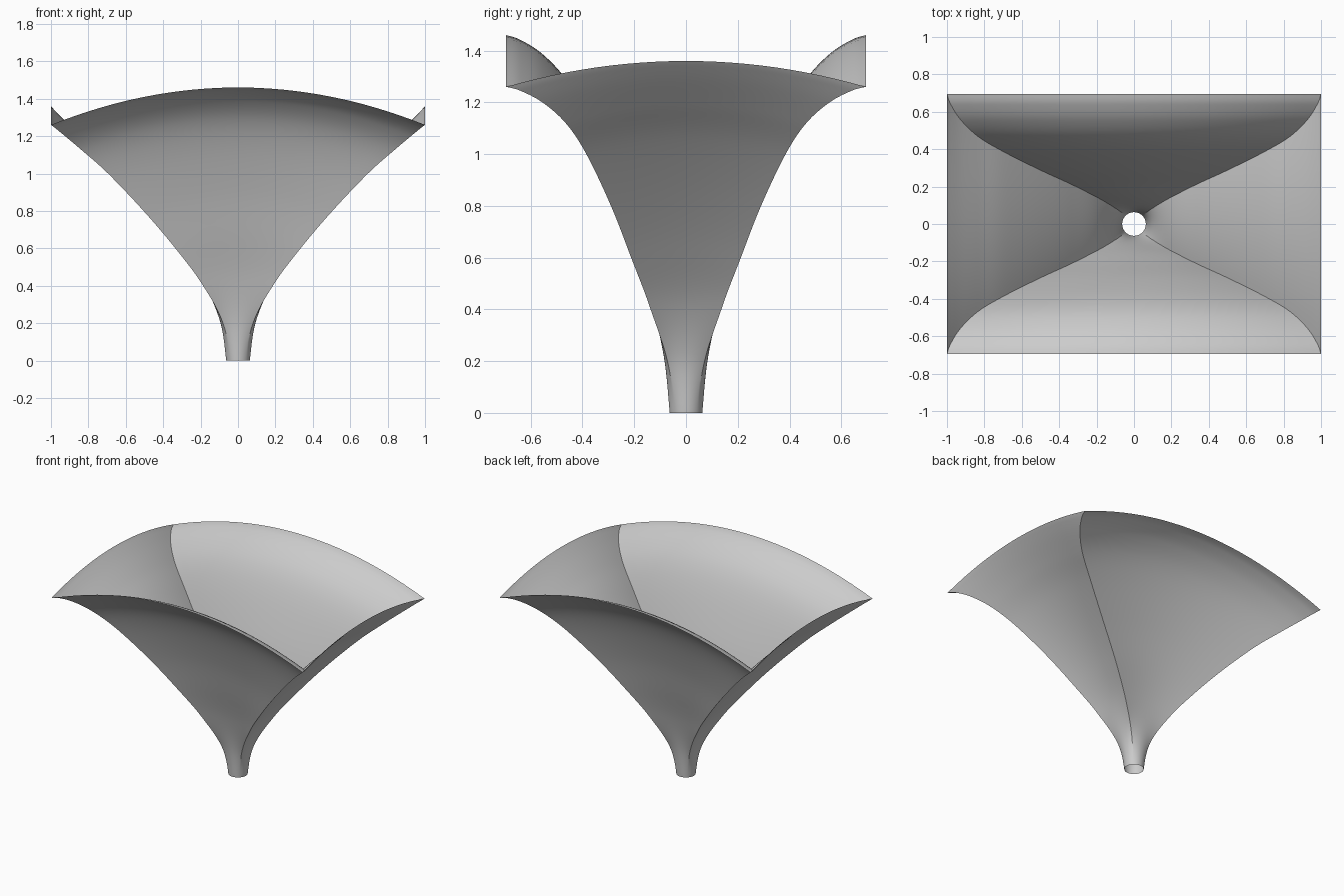
import bpy
import bmesh
from math import sin, cos, pi

cube = bpy.data.objects.get("Cube")
if cube:
    bpy.data.objects.remove(cube, do_unlink=True)

# Corner seam of the horn: height, half width, half depth
KEYS = [(0, .063, .063), (.2, .095, .085), (.4, .187, .137), (.6, .335, .212),
        (.8, .505, .29), (1, .695, .385), (1.12, .83, .465), (1.2, .925, .555),
        (1.245, .98, .64), (1.26, 1, .695)]
STEPS = 8      # rings between two keys
SIDE = 24      # segments along each of the four panels
THROAT = KEYS[0][1]
MOUTH = KEYS[-1]


def seam_rings():
    """Smooth curve through the keys."""
    pts = [KEYS[0]] + KEYS + [KEYS[-1]]
    rings = []
    for a, b, c, d in zip(pts, pts[1:], pts[2:], pts[3:]):
        for i in range(STEPS):
            t = i / STEPS
            rings.append([q + t / 2 * (r - p + t * (2 * p - 5 * q + 4 * r - s
                          + t * (3 * (q - r) + s - p)))
                          for p, q, r, s in zip(a, b, c, d)])
    return rings + [list(MOUTH)]


def crown(half, full, rise):
    """Rise of the arched panel centre above its corners."""
    return rise * max(0, (half - THROAT) / (full - THROAT)) ** .8


def ring_points(z, hx, hy):
    """Round at the throat, turning into an arched rectangle."""
    k = min(1, z / .42)
    k = k * k * (3 - 2 * k)
    front = crown(hx, MOUTH[1], .2)
    side = crown(hy, MOUTH[2], .1)
    for panel in range(4):
        rise = side if panel % 2 else front
        for i in range(SIDE):
            u = 2 * i / SIDE - 1
            along = k * u + (1 - k) * sin(u * pi / 4) 
            out = k + (1 - k) * cos(u * pi / 4)
            x, y = [(along, -out), (out, along), (-along, out), (-out, -along)][panel]
            yield x * hx, y * hy, z + rise * (1 - u * u)


# Flared horn, an open thin sheet
bm = bmesh.new()
rings = [[bm.verts.new(p) for p in ring_points(*r)] for r in seam_rings()]
for low, high in zip(rings, rings[1:]):
    n = len(low)
    for i in range(n):
        j = (i + 1) % n
        bm.faces.new((low[i], low[j], high[j], high[i]))
mesh = bpy.data.meshes.new("horn_flare")
bm.to_mesh(mesh)
bm.free()
horn = bpy.data.objects.new("horn_flare", mesh)
bpy.context.collection.objects.link(horn)

# Plain grey
grey = bpy.data.materials.new("plain_grey")
grey.use_nodes = True
colour = (.6, .6, .6, 1)
grey.diffuse_color = colour
grey.node_tree.nodes["Principled BSDF"].inputs["Base Color"].default_value = colour
mesh.materials.append(grey)

bpy.ops.object.select_all(action='DESELECT')
horn.select_set(True)
bpy.context.view_layer.objects.active = horn
bpy.ops.object.shade_smooth_by_angle(angle=pi / 6)
